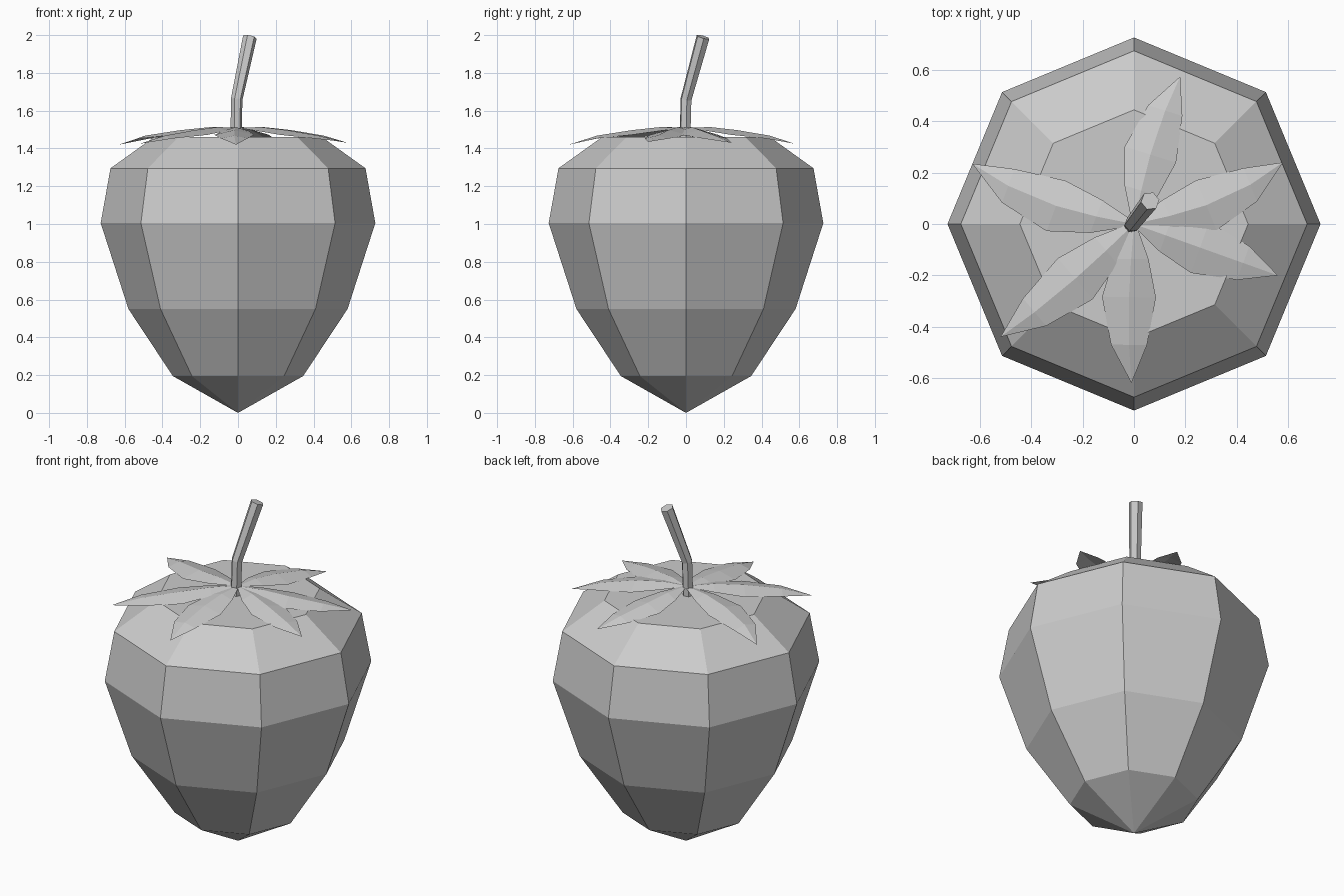
import bpy, bmesh, math
from mathutils import Vector

if "Cube" in bpy.data.objects:
    bpy.data.objects.remove(bpy.data.objects["Cube"])


def finish(name, bm, recalc=True):
    if recalc:
        bmesh.ops.recalc_face_normals(bm, faces=bm.faces)
    mesh = bpy.data.meshes.new(name)
    bm.to_mesh(mesh)
    bm.free()
    ob = bpy.data.objects.new(name, mesh)
    bpy.context.collection.objects.link(ob)
    return ob


def bridge(bm, a, b):
    n = len(a)
    for i in range(n):
        j = (i + 1) % n
        bm.faces.new((a[i], a[j], b[j], b[i]))


# Fruit body: eight-sided lathe with a pointed bottom and flat top
profile = [(0.345, 0.195), (0.58, 0.55), (0.727, 1.005), (0.675, 1.295), (0.445, 1.46)]
bm = bmesh.new()
rings = [[bm.verts.new((r * math.cos(i * math.pi / 4), r * math.sin(i * math.pi / 4), z))
          for i in range(8)] for r, z in profile]
for a, b in zip(rings, rings[1:]):
    bridge(bm, a, b)
tip = bm.verts.new((0, 0, 0))
for i in range(8):
    bm.faces.new((rings[0][(i + 1) % 8], rings[0][i], tip))
bm.faces.new(rings[-1])
finish("fruit_body", bm)

# Stem: six-sided bent tube
path = [Vector((-0.01, -0.005, 1.46)), Vector((-0.007, 0, 1.66)), Vector((0.063, 0.09, 1.99))]
bm = bmesh.new()
rings = []
for k, p in enumerate(path):
    d = (path[min(k + 1, 2)] - path[max(k - 1, 0)]).normalized()
    u = (Vector((1, 0, 0)) - d * d.x).normalized()
    v = d.cross(u)
    r = (0.03, 0.031, 0.037)[k]
    rings.append([bm.verts.new(p + r * (u * math.cos(t) + v * math.sin(t)))
                  for t in (math.radians(10 + 60 * i) for i in range(6))])
for a, b in zip(rings, rings[1:]):
    bridge(bm, a, b)
bm.faces.new(rings[0])
bm.faces.new(rings[-1])
finish("stem", bm)

# Leaves: drooping blades with a raised midrib
# section: fraction of length, half width, midrib height, edge drop, sideways bend
sections = [(0.0, 0.008, 1.51, 0.0, 0.0), (0.22, 0.068, 1.513, 0.02, 0.6),
            (0.46, 0.105, 1.497, 0.025, 1.0), (0.76, 0.07, 1.468, 0.015, 0.8)]


def leaf(name, x, y, bend, tip_z):
    axis = Vector((x, y, 0))
    side = Vector((-y, x, 0)).normalized()
    bm = bmesh.new()
    rows = []
    for f, w, z, drop, s in sections:
        c = axis * f + side * bend * s + Vector((0, 0, z))
        low = Vector((0, 0, drop))
        rows.append([bm.verts.new(c - side * w - low), bm.verts.new(c),
                     bm.verts.new(c + side * w - low)])
    end = bm.verts.new((x, y, tip_z))
    for a, b in zip(rows, rows[1:]):
        for i in (0, 1):
            bm.faces.new((a[i], b[i], b[i + 1], a[i + 1]))
    for i in (0, 1):
        bm.faces.new((rows[-1][i], end, rows[-1][i + 1]))
    finish(name, bm, False)


leaves = [(0.18, 0.575, 0.02, 1.425), (0.58, 0.24, -0.04, 1.43), (0.56, -0.2, 0.0, 1.435),
          (-0.01, -0.62, -0.015, 1.42), (-0.52, -0.44, 0.015, 1.425), (-0.63, 0.235, 0.04, 1.42)]
for n, data in enumerate(leaves, 1):
    leaf(f"leaf_{n}", *data)
